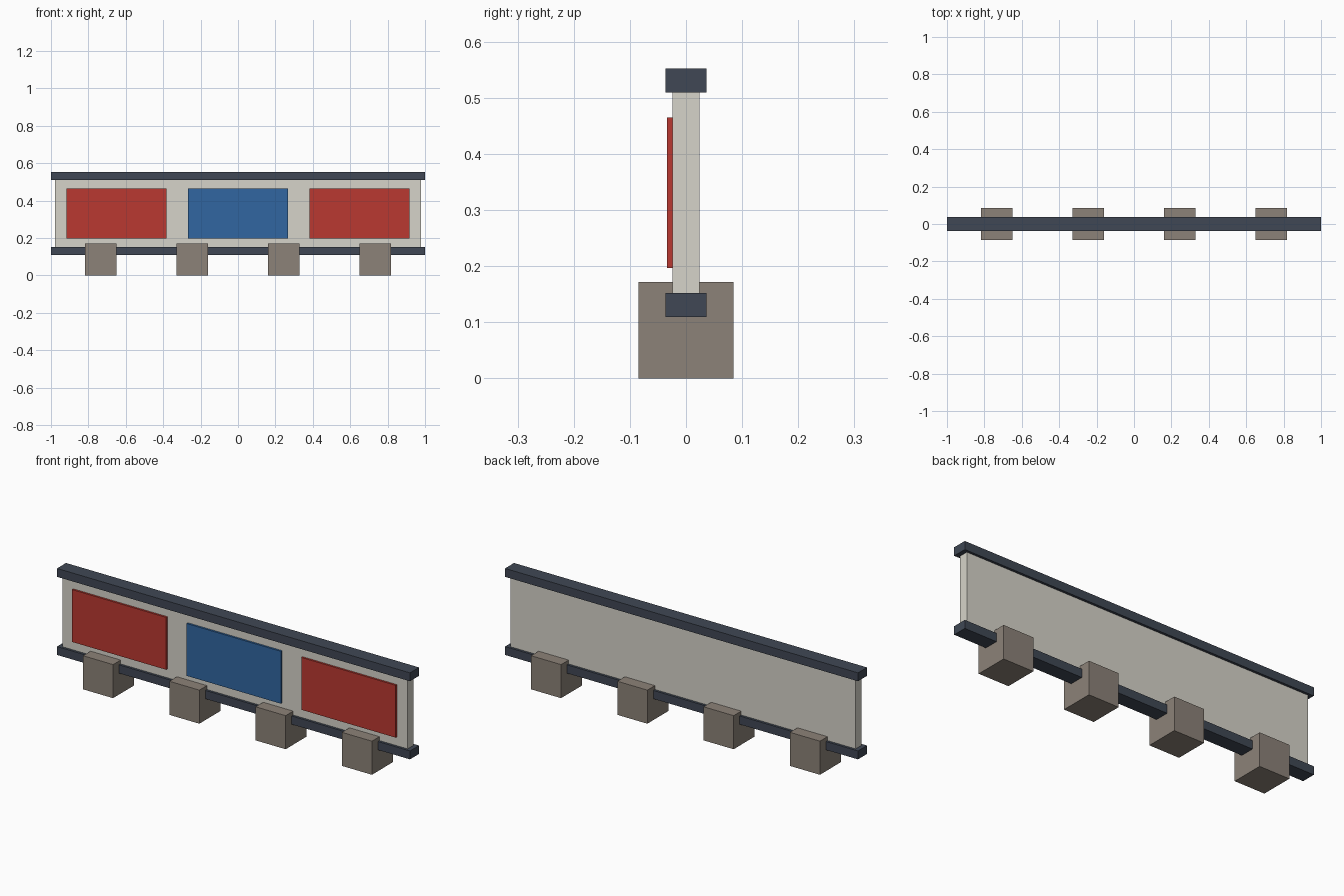
import bpy

if "Cube" in bpy.data.objects:
    bpy.data.objects.remove(bpy.data.objects["Cube"])


def material(name, srgb):
    mat = bpy.data.materials.new(name)
    mat.diffuse_color = (*[((c + 0.055) / 1.055) ** 2.4 for c in srgb], 1)
    mat.use_nodes = True
    mat.node_tree.nodes["Principled BSDF"].inputs["Base Color"].default_value = mat.diffuse_color
    return mat


def box(name, x, y, z, mat):
    """Box spanning the (min, max) pairs given for each axis."""
    spans = (x, y, z)
    bpy.ops.mesh.primitive_cube_add(size=1, location=[(a + b) / 2 for a, b in spans])
    obj = bpy.context.object
    obj.name = name
    obj.scale = [b - a for a, b in spans]
    bpy.ops.object.transform_apply(location=False, rotation=False, scale=True)
    obj.data.materials.append(mat)
    return obj


cream = material("cream", (0.84, 0.83, 0.79))
slate = material("slate", (0.25, 0.28, 0.33))
stone = material("stone", (0.55, 0.51, 0.47))
red = material("red", (0.73, 0.22, 0.19))
blue = material("blue", (0.19, 0.40, 0.63))

# Main board with a rail along its top and bottom
box("board", (-0.978, 0.978), (-0.024, 0.024), (0.13, 0.53), cream)
box("top_rail", (-1, 1), (-0.0365, 0.0365), (0.509, 0.552), slate)
box("bottom_rail", (-1, 1), (-0.0365, 0.0365), (0.109, 0.152), slate)

# Coloured panels on the front
for i, (cx, mat) in enumerate([(-0.65, red), (0, blue), (0.65, red)]):
    box(f"panel_{i + 1}", (cx - 0.267, cx + 0.267), (-0.034, -0.022), (0.197, 0.465), mat)

# Evenly spaced block feet
for i in range(4):
    cx = (i - 1.5) * 0.489
    box(f"foot_{i + 1}", (cx - 0.085, cx + 0.085), (-0.085, 0.085), (0, 0.172), stone)
